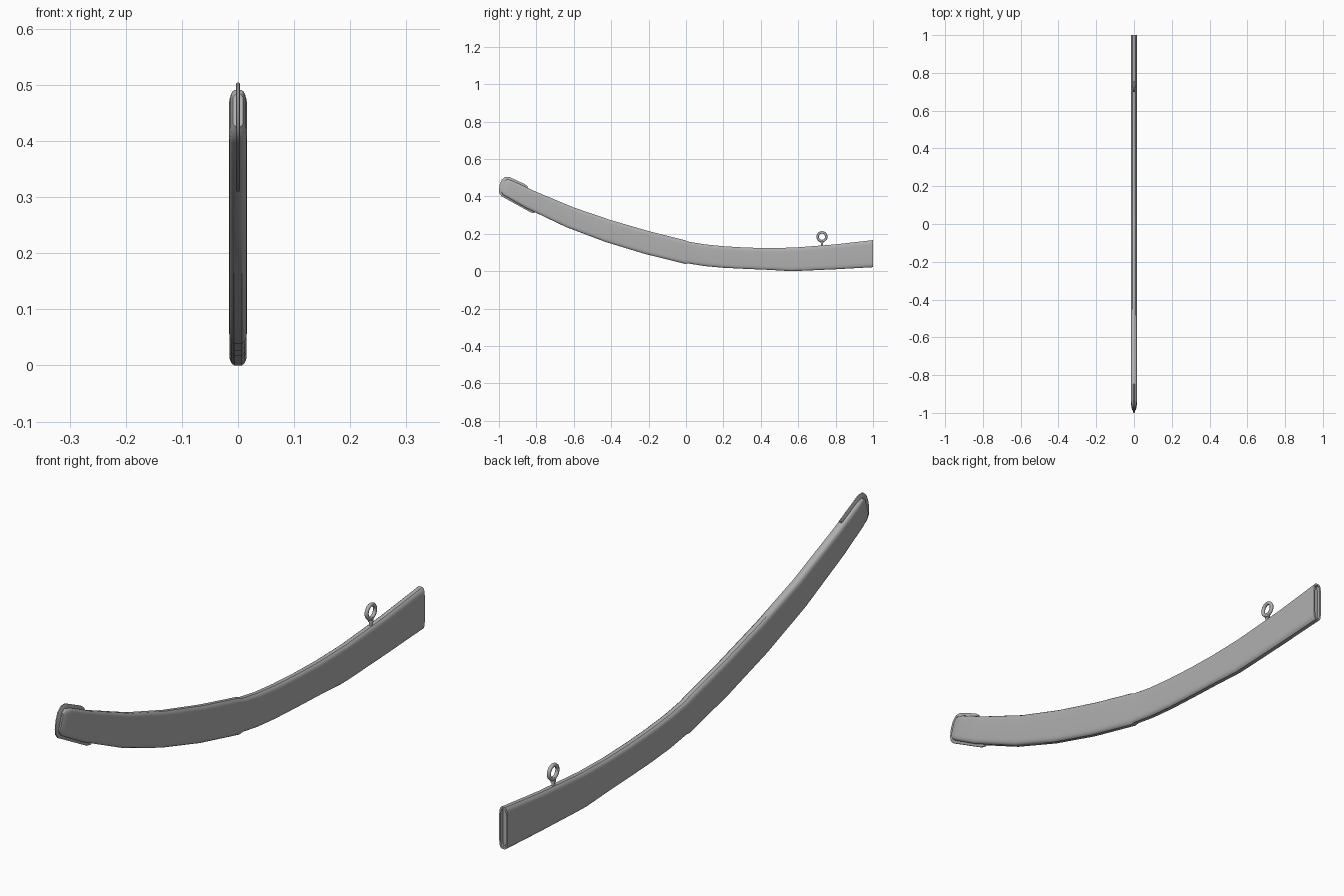
import bpy, bmesh, math
from mathutils import Vector

if "Cube" in bpy.data.objects:
    bpy.data.objects.remove(bpy.data.objects["Cube"])

# Dark grey metal shared by all parts
steel = bpy.data.materials.new("dark_grey")
steel.diffuse_color = (0.435, 0.435, 0.435, 1)
steel.use_nodes = True
steel.node_tree.nodes["Principled BSDF"].inputs["Base Color"].default_value = steel.diffuse_color


def dress(ob, name, angle):
    ob.name = name
    ob.data.materials.append(steel)
    bpy.ops.object.select_all(action='DESELECT')
    ob.select_set(True)
    bpy.context.view_layer.objects.active = ob
    bpy.ops.object.shade_smooth_by_angle(angle=math.radians(angle))


def finish(name, bm, angle=35):
    bmesh.ops.recalc_face_normals(bm, faces=bm.faces)
    me = bpy.data.meshes.new(name)
    bm.to_mesh(me)
    bm.free()
    ob = bpy.data.objects.new(name, me)
    bpy.context.collection.objects.link(ob)
    dress(ob, name, angle)


def bridge(bm, a, b):
    n = len(a)
    for i in range(n):
        bm.faces.new((a[i], a[(i + 1) % n], b[(i + 1) % n], b[i]))


# Scabbard body: stations of (top y, top z, bottom y, bottom z, half width)
stations = [
    (-0.968, 0.483, -0.988, 0.425, 0.009), (-0.955, 0.491, -0.978, 0.408, 0.013),
    (-0.925, 0.482, -0.955, 0.394, 0.016), (-0.82, 0.432, -0.86, 0.340, 0.016),
    (-0.60, 0.340, -0.64, 0.235, 0.016), (-0.40, 0.272, -0.43, 0.156, 0.016),
    (-0.20, 0.214, -0.22, 0.092, 0.016), (-0.005, 0.165, -0.005, 0.039, 0.016),
    (0.012, 0.158, 0.012, 0.041, 0.0155), (0.10, 0.143, 0.10, 0.027, 0.0155),
    (0.20, 0.133, 0.20, 0.018, 0.0155), (0.32, 0.126, 0.32, 0.012, 0.0155),
    (0.44, 0.123, 0.44, 0.007, 0.0155), (0.58, 0.126, 0.56, 0.0, 0.0155),
    (0.62, 0.129, 0.62, 0.002, 0.0155), (0.80, 0.143, 0.80, 0.010, 0.0155),
    (1.0, 0.166, 1.0, 0.021, 0.0155),
]
half = [(0.45, 0.0), (0.75, 0.03), (0.95, 0.09), (1.0, 0.18),
        (1.0, 0.82), (0.95, 0.91), (0.75, 0.97), (0.45, 1.0)]
section = half + [(-x, t) for x, t in reversed(half)]


def ring(bm, st, sx=1.0, inset=0.0, dy=0.0):
    ty, tz, by, bz, w = st
    top, bot = Vector((0, ty, tz)), Vector((0, by, bz))
    out = []
    for x, t in section:
        p = bot.lerp(top, inset + t * (1 - 2 * inset))
        out.append(bm.verts.new((x * w * sx, p.y + dy, p.z)))
    return out


bm = bmesh.new()
loops = [ring(bm, s) for s in stations]
# Recessed mouth
loops += [ring(bm, stations[-1], 0.65, 0.045),
          ring(bm, stations[-1], 0.65, 0.045, -0.012)]
for a, b in zip(loops, loops[1:]):
    bridge(bm, a, b)
bm.faces.new(loops[0])
bm.faces.new(loops[-1])
finish("scabbard_body", bm)

# Thin U-shaped tip guard wrapped round the end: outer and inner outline (y, z)
outer = [(-0.845, 0.452), (-0.86, 0.464), (-0.945, 0.504), (-0.968, 0.504),
         (-0.985, 0.489), (-0.996, 0.462), (-1.0, 0.435), (-0.998, 0.416),
         (-0.986, 0.400), (-0.83, 0.314), (-0.81, 0.310)]
inner = [(-0.850, 0.435), (-0.87, 0.440), (-0.940, 0.474), (-0.955, 0.475),
         (-0.964, 0.468), (-0.970, 0.452), (-0.973, 0.438), (-0.972, 0.430),
         (-0.964, 0.420), (-0.84, 0.348), (-0.815, 0.330)]
bm = bmesh.new()
rows = []
for (oy, oz), (iy, iz) in zip(outer, inner):
    o, i = Vector((0, oy, oz)), Vector((0, iy, iz))
    d = (o - i).normalized() * 0.003
    rows.append([bm.verts.new(v) for v in (
        i + Vector((-0.004, 0, 0)), o - d + Vector((-0.004, 0, 0)),
        o + Vector((-0.002, 0, 0)), o + Vector((0.002, 0, 0)),
        o - d + Vector((0.004, 0, 0)), i + Vector((0.004, 0, 0)))])
for a, b in zip(rows, rows[1:]):
    bridge(bm, a, b)
bm.faces.new(rows[0])
bm.faces.new(rows[-1])
finish("tip_guard", bm, 50)

# Hanging ring on its short stem
RY, RZ = 0.727, 0.184
bpy.ops.mesh.primitive_torus_add(major_segments=20, minor_segments=8, major_radius=0.0232,
                                 minor_radius=0.0066, location=(0, RY, RZ),
                                 rotation=(0, math.pi / 2, 0))
dress(bpy.context.object, "hanging_ring", 50)
for name, r, z, h in (("ring_stem", 0.0058, 0.150, 0.030), ("stem_collar", 0.009, 0.153, 0.007)):
    bpy.ops.mesh.primitive_cylinder_add(vertices=12, radius=r, depth=h, location=(0, RY, z))
    dress(bpy.context.object, name, 40)
